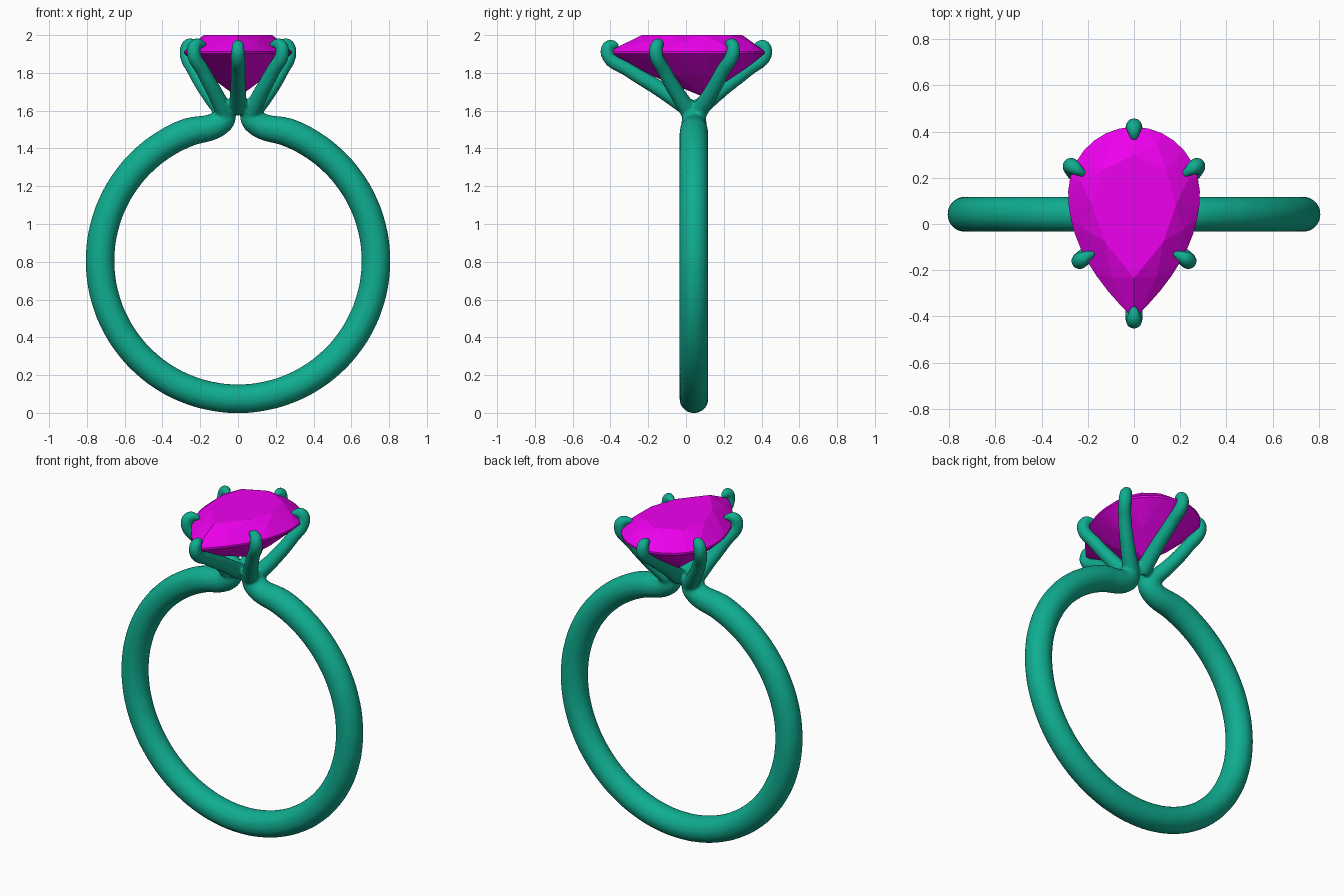
import bpy, bmesh, math

if "Cube" in bpy.data.objects:
    bpy.data.objects.remove(bpy.data.objects["Cube"])

YC = 0.042   # depth centre of the band


def material(name, color):
    m = bpy.data.materials.new(name)
    m.diffuse_color = color
    m.use_nodes = True
    m.node_tree.nodes["Principled BSDF"].inputs["Base Color"].default_value = m.diffuse_color
    return m


metal = material("teal_metal", (0.005, 0.42, 0.28, 1))
gem = material("magenta_gem", (0.85, 0.0, 0.85, 1))

# Metal setting: one curve holding the band and all prongs
curve = bpy.data.curves.new("ring_setting", 'CURVE')
curve.dimensions = '3D'
curve.bevel_depth = 1.0
curve.bevel_resolution = 6
curve.resolution_u = 8
curve.use_fill_caps = True


def tube(points):
    """Smooth tube through (x, y, z, radius) points."""
    s = curve.splines.new('BEZIER')
    s.bezier_points.add(len(points) - 1)
    for bp, (x, y, z, r) in zip(s.bezier_points, points):
        bp.co = (x, y, z)
        bp.radius = r
        bp.handle_left_type = bp.handle_right_type = 'AUTO'


# Band: open circle whose two ends turn upwards into the head
arc = []
for i in range(33):
    a = math.radians(-258 + 336 * i / 32)
    arc.append((0.73 * math.cos(a), YC, 0.805 + 0.73 * math.sin(a), 0.077))
end = [(0.085, YC, 1.545, 0.066), (0.062, YC, 1.60, 0.054), (0.06, YC, 1.63, 0.03)]
tube([(-x, y, z, r) for x, y, z, r in reversed(end)] + arc[1:-1] + end)


def prong(base, low, mid, high, top, tip):
    radii = (0.048, 0.042, 0.038, 0.037, 0.034)
    pts = [(*p, r) for p, r in zip((base, low, mid, high, top), radii)]
    tube(pts + [(*tip, 0.014)])


# End prongs at the point and the round end of the stone
prong((0, 0.02, 1.61), (0, -0.15, 1.722), (0, -0.30, 1.813),
      (0, -0.415, 1.90), (0, -0.405, 1.943), (0, -0.355, 1.945))
prong((0, 0.065, 1.61), (0, 0.20, 1.722), (0, 0.33, 1.82),
      (0, 0.42, 1.90), (0, 0.41, 1.943), (0, 0.36, 1.945))

# Side prongs, mirrored
for s in (-1, 1):
    prong((s * 0.07, 0.02, 1.59), (s * 0.12, -0.045, 1.69), (s * 0.185, -0.115, 1.81),
          (s * 0.235, -0.16, 1.91), (s * 0.222, -0.15, 1.95), (s * 0.17, -0.125, 1.95))
    prong((s * 0.075, 0.065, 1.59), (s * 0.155, 0.13, 1.69), (s * 0.23, 0.195, 1.81),
          (s * 0.273, 0.25, 1.91), (s * 0.26, 0.245, 1.95), (s * 0.21, 0.21, 1.95))

setting = bpy.data.objects.new("ring_setting", curve)
bpy.context.collection.objects.link(setting)
bpy.context.view_layer.objects.active = setting
setting.select_set(True)
bpy.ops.object.convert(target='MESH')
setting = bpy.context.object
setting.data.materials.clear()
setting.data.materials.append(metal)

# Fuse everything and soften the joints
rm = setting.modifiers.new("fuse", 'REMESH')
rm.mode = 'VOXEL'
rm.voxel_size = 0.009
rm.use_smooth_shade = True
sm = setting.modifiers.new("soften", 'SMOOTH')
sm.factor = 0.5
sm.iterations = 8


# Pear-cut stone
def outline(t):
    """Pear outline for t in 0..1, starting and ending at the pointed end."""
    side = 1 if t <= 0.5 else -1
    u = 2 * min(t, 1 - t)
    if u < 0.55:
        s = 1 - u / 0.55
        return side * 0.285 * (1 - s * s), 0.13 - 0.54 * s
    a = (u - 0.55) / 0.45 * math.pi / 2
    return side * 0.285 * math.cos(a), 0.13 + 0.29 * math.sin(a)


bm = bmesh.new()


def gem_ring(n, scale, z, cy, shift=0.0):
    for i in range(n):
        x, y = outline(((i + shift) / n) % 1)
        bm.verts.new((x * scale, cy + (y - cy) * scale, z))


gem_ring(32, 1.0, 1.902, 0.1)          # girdle
gem_ring(32, 1.0, 1.914, 0.1)
gem_ring(8, 0.84, 1.961, 0.08, 0.5)    # crown facets
gem_ring(8, 0.64, 2.0, 0.08)           # table
gem_ring(8, 0.55, 1.785, 0.1)          # pavilion facets
bm.verts.new((0, 0.1, 1.67))           # culet
bmesh.ops.convex_hull(bm, input=bm.verts[:])
bmesh.ops.delete(bm, geom=[v for v in bm.verts if not v.link_faces], context='VERTS')
bmesh.ops.recalc_face_normals(bm, faces=bm.faces[:])
me = bpy.data.meshes.new("pear_stone")
bm.to_mesh(me)
bm.free()
me.materials.append(gem)
stone = bpy.data.objects.new("pear_stone", me)
bpy.context.collection.objects.link(stone)
